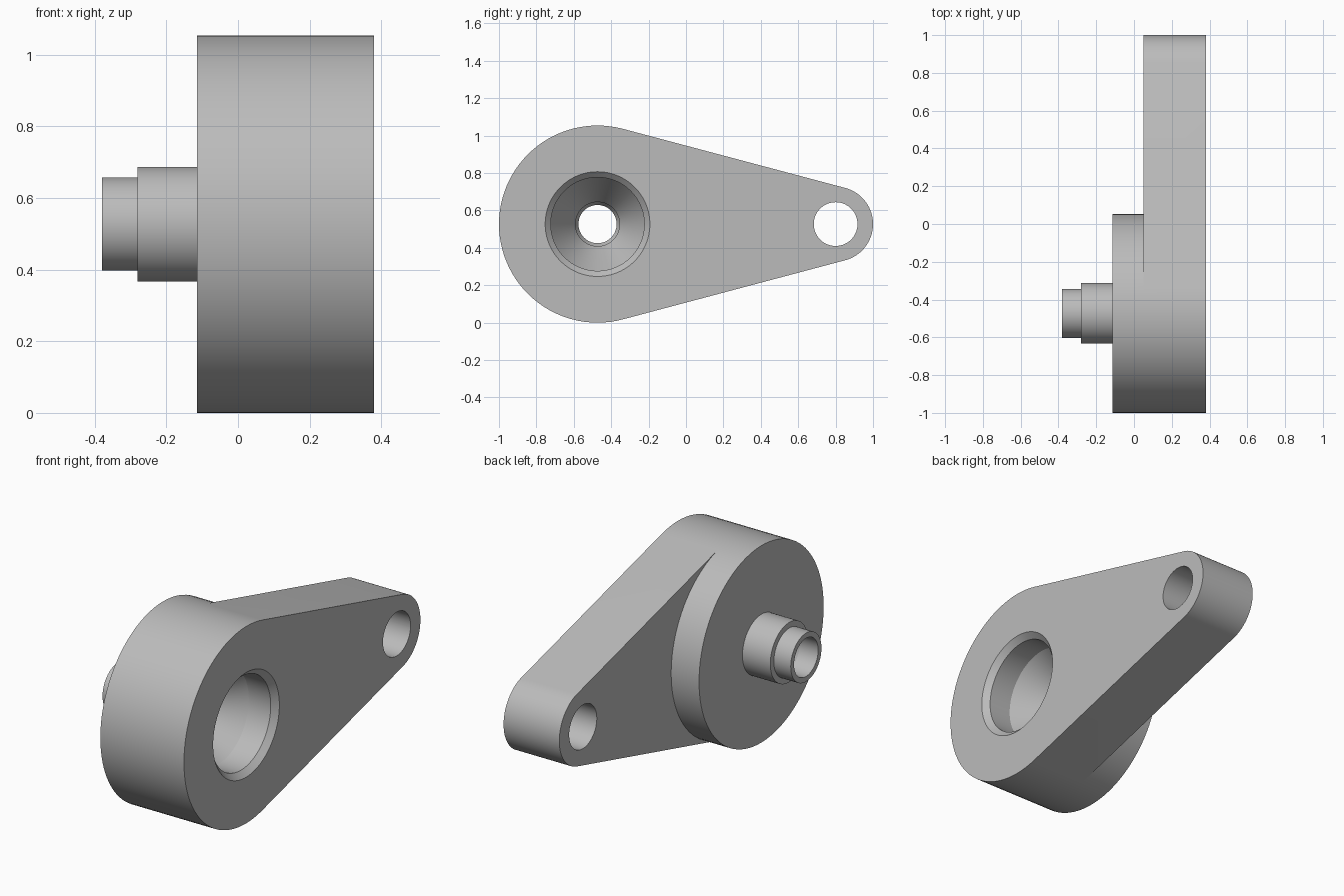
import bpy
import bmesh
from math import sin, cos, acos, pi
from mathutils import Matrix, Vector

if "Cube" in bpy.data.objects:
    bpy.data.objects.remove(bpy.data.objects["Cube"], do_unlink=True)

RADIUS, LUG_RADIUS = 0.527, 0.2
HUB_Y, LUG_Y, MID_Z = -0.473, 0.8, 0.527
FRONT, ARM_BACK, DISC_BACK = 0.38, 0.05, -0.115
tangent = acos((RADIUS - LUG_RADIUS) / (LUG_Y - HUB_Y))

grey = bpy.data.materials.new("plain grey")
grey.use_nodes = True
grey.diffuse_color = (0.5, 0.5, 0.5, 1)
grey.node_tree.nodes["Principled BSDF"].inputs["Base Color"].default_value = (0.5, 0.5, 0.5, 1)

bm = bmesh.new()


def arc(centre_y, radius, start, end, count):
    angles = [start + (end - start) * i / count for i in range(count + 1)]
    return [bm.verts.new((FRONT, centre_y + radius * cos(a), MID_Z + radius * sin(a)))
            for a in angles]


def ring(verts, radius, x):
    """Copy a loop of vertices to a new radius and position, joined by side faces."""
    new = []
    for v in verts:
        d = Vector((0, v.co.y - HUB_Y, v.co.z - MID_Z)).normalized() * radius
        new.append(bm.verts.new((x, HUB_Y + d.y, MID_Z + d.z)))
    n = len(verts)
    for i in range(n):
        j = (i + 1) % n
        bm.faces.new((verts[i], verts[j], new[j], new[i]))
    return new


# Teardrop plate: hub disc and tapering arm share the inner arc
inner_arc = arc(HUB_Y, RADIUS, -tangent, tangent, 40)
outer_arc = arc(HUB_Y, RADIUS, tangent, 2 * pi - tangent, 56)
for v in (outer_arc[0], outer_arc[-1]):
    bm.verts.remove(v)
hub_loop = inner_arc + outer_arc[1:-1]
lug_arc = arc(LUG_Y, LUG_RADIUS, -tangent, tangent, 40)
hub = bm.faces.new(hub_loop)
arm = bm.faces.new(lug_arc + inner_arc[::-1])
made = bmesh.ops.extrude_face_region(bm, geom=[hub, arm], use_keep_orig=True)["geom"]
bmesh.ops.translate(bm, vec=(ARM_BACK - FRONT, 0, 0),
                    verts=[g for g in made if isinstance(g, bmesh.types.BMVert)])

# Open the hub on both sides
back_hub = next(g for g in made if isinstance(g, bmesh.types.BMFace)
                and len(g.verts) == len(hub_loop)
                and min(v.co.y for v in g.verts) < HUB_Y - RADIUS * 0.9)
back_loop = list(back_hub.verts)
bmesh.ops.delete(bm, geom=[hub, back_hub], context='FACES_ONLY')
start = min(range(len(back_loop)),
            key=lambda i: (back_loop[i].co.yz - hub_loop[0].co.yz).length)
back_loop = back_loop[start:] + back_loop[:start]
if (back_loop[1].co.yz - hub_loop[1].co.yz).length > 0.001:
    back_loop = back_loop[:1] + back_loop[:0:-1]

# Stepped spigot on the back
for radius, x in ((RADIUS, DISC_BACK), (0.16, DISC_BACK), (0.16, -0.28),
                  (0.13, -0.28), (0.13, -0.38)):
    back_loop = ring(back_loop, radius, x)

# Chamfered bore, funnel and through passage
bore = hub_loop
for radius, x in ((0.28, FRONT), (0.25, 0.35), (0.25, 0.22), (0.118, 0.0),
                  (0.118, -0.24), (0.102, -0.27), (0.102, -0.38)):
    bore = ring(bore, radius, x)
for i in range(len(bore)):
    j = (i + 1) % len(bore)
    bm.faces.new((bore[i], bore[j], back_loop[j], back_loop[i]))
bmesh.ops.recalc_face_normals(bm, faces=bm.faces)

mesh = bpy.data.meshes.new("lever_body")
bm.to_mesh(mesh)
bm.free()
body = bpy.data.objects.new("lever_body", mesh)
bpy.context.collection.objects.link(body)
mesh.materials.append(grey)

# Pin hole through the lug
bpy.ops.mesh.primitive_cylinder_add(vertices=64, radius=0.117, depth=1,
                                    location=(0.2, LUG_Y, MID_Z), rotation=(0, pi / 2, 0))
cutter = bpy.context.object
cutter.name = "pin_hole_cutter"
cutter.hide_render = True
cut = body.modifiers.new("pin_hole", 'BOOLEAN')
cut.operation, cut.solver, cut.object = 'DIFFERENCE', 'EXACT', cutter
bpy.ops.object.select_all(action='DESELECT')
bpy.context.view_layer.objects.active = body
body.select_set(True)
bpy.ops.object.modifier_apply(modifier=cut.name)
bpy.data.objects.remove(cutter, do_unlink=True)
bpy.ops.object.shade_smooth_by_angle(angle=0.4)
